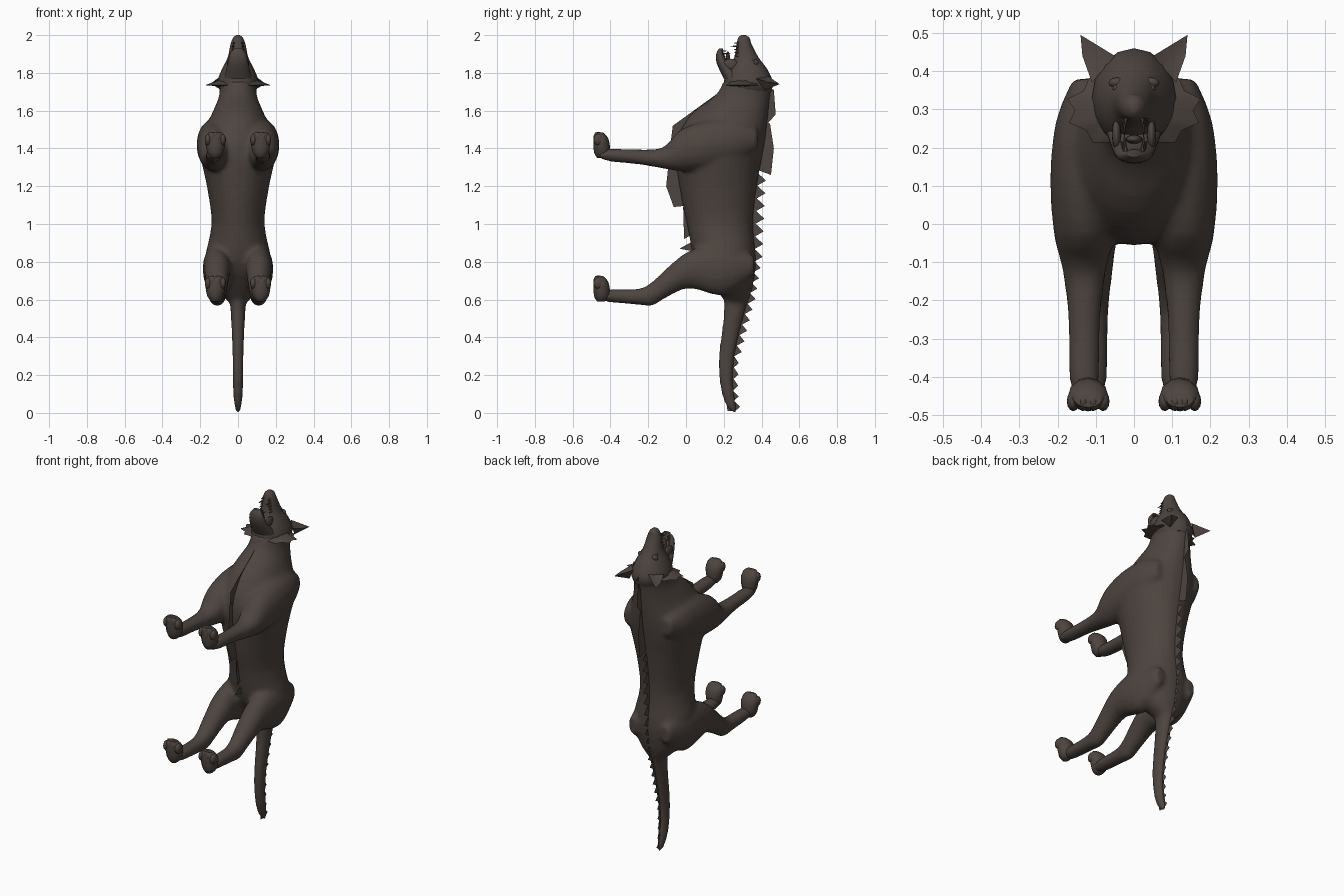
import bpy, bmesh, math
from mathutils import Vector

cube = bpy.data.objects.get("Cube")
if cube:
    bpy.data.objects.remove(cube, do_unlink=True)

FUR = bpy.data.materials.new("dark brown fur")
FUR.use_nodes = True
FUR.diffuse_color = (.075, .058, .05, 1)
FUR.node_tree.nodes["Principled BSDF"].inputs["Base Color"].default_value = FUR.diffuse_color


def finish(name, bm, angle=50):
    """Turn a bmesh into a fur coloured object with sharp edges kept."""
    bmesh.ops.recalc_face_normals(bm, faces=bm.faces)
    mesh = bpy.data.meshes.new(name)
    bm.to_mesh(mesh)
    bm.free()
    obj = bpy.data.objects.new(name, mesh)
    bpy.context.collection.objects.link(obj)
    mesh.materials.append(FUR)
    bpy.ops.object.select_all(action='DESELECT')
    obj.select_set(True)
    bpy.context.view_layer.objects.active = obj
    bpy.ops.object.shade_smooth_by_angle(angle=math.radians(angle))
    return obj


def smooth_rows(rows, steps=3):
    """Run a spline through the given cross-section sizes."""
    rows = [Vector(row) for row in rows]
    padded = [rows[0], *rows, rows[-1]]
    result = []
    for before, start, end, after in zip(padded, padded[1:], padded[2:], padded[3:]):
        leave, arrive = (end - before) / 2, (after - start) / 2
        for i in range(steps):
            t = i / steps
            ease = t * t * (3 - 2 * t)
            result.append(start.lerp(end, ease) + leave * t * (1 - t) ** 2 - arrive * t * t * (1 - t))
    return result + [rows[-1]]


def loft(name, rows, along='z', centre_x=0, sides=16):
    """Skin oval rings; each row is position, middle, half depth, half width."""
    bm = bmesh.new()
    rings = []
    for position, middle, depth, width in smooth_rows(rows):
        ring = []
        for i in range(sides):
            angle = math.tau * i / sides
            x = centre_x + width * math.cos(angle)
            h = middle + depth * math.sin(angle)
            ring.append(bm.verts.new((x, h, position) if along == 'z' else (x, position, h)))
        rings.append(ring)
    for ring, following in zip(rings, rings[1:]):
        for i in range(sides):
            j = (i + 1) % sides
            bm.faces.new((ring[i], ring[j], following[j], following[i]))
    bm.faces.new(rings[0])
    bm.faces.new(rings[-1])
    return finish(name, bm)


def blend(name, parts):
    """Melt overlapping parts into one smooth skin."""
    bpy.ops.object.select_all(action='DESELECT')
    for part in parts:
        part.select_set(True)
    body = bpy.context.view_layer.objects.active = parts[0]
    bpy.ops.object.join()
    body.name = name
    remesh = body.modifiers.new("skin", 'REMESH')
    remesh.mode, remesh.voxel_size, remesh.use_smooth_shade = 'VOXEL', .012, True
    soften = body.modifiers.new("soften", 'SMOOTH')
    soften.iterations = 8


def ball(name, centre, size):
    bm = bmesh.new()
    bmesh.ops.create_uvsphere(bm, u_segments=12, v_segments=8, radius=1)
    for vert in bm.verts:
        vert.co = Vector(centre) + vert.co * Vector(size)
    finish(name, bm)


def card(name, outline):
    """A thin sheet of fur standing on the midline."""
    bm = bmesh.new()
    bm.faces.new([bm.verts.new((0, y, z)) for y, z in outline])
    bmesh.ops.triangulate(bm, faces=bm.faces)
    finish(name, bm)


def crest(name, start, end, count, depth):
    """Saw-toothed tufts along a straight stretch of the midline."""
    start, end = Vector(start), Vector(end)
    inward = Vector((-.04, 0))
    for i in range(count):
        top, bottom = start.lerp(end, i / count), start.lerp(end, (i + 1) / count)
        point = top.lerp(bottom, .6) + Vector((depth, 0))
        card(name, (top + inward, top, point, bottom, bottom + inward))


def cheek_ruff(name, side):
    """Ragged flare of fur behind the jaw, long and short tufts in turn."""
    bm = bmesh.new()
    crown, under = bm.verts.new((0, .3, 1.8)), bm.verts.new((0, .3, 1.72))
    rim = []
    for i in range(9):
        angle = math.radians(-70 + 17 * i)
        reach = .18 if i % 2 else .155
        rim.append(bm.verts.new((side * reach * math.cos(angle), .3 + .6 * reach * math.sin(angle), 1.735)))
    for a, b in zip(rim, rim[1:]):
        bm.faces.new((crown, a, b))
        bm.faces.new((under, b, a))
    finish(name, bm)


def ear(name, side):
    """Pointed shell with a bulging outer edge and a hollow facing forward."""
    bm = bmesh.new()
    tip, inner, bulge, outer, back, cup = [bm.verts.new((side * x, y, z)) for x, y, z in (
        (.14, .495, 1.74), (.05, .44, 1.78), (.135, .44, 1.75), (.11, .37, 1.77),
        (.09, .42, 1.71), (.1, .42, 1.75))]
    for corners in ((tip, inner, cup), (tip, cup, bulge), (bulge, cup, outer), (inner, outer, cup),
                    (tip, back, inner), (tip, bulge, back), (bulge, outer, back), (inner, back, outer)):
        bm.faces.new(corners)
    finish(name, bm, angle=60)


def paw(name, centre_x, z):
    """Foot pad with four shallow toes."""
    loft(name, [(z - .01, -.45, .02, .02), (z + .02, -.445, .042, .043),
                (z + .09, -.45, .04, .053), (z + .125, -.46, .02, .035)], centre_x=centre_x, sides=12)
    for i in range(4):
        spread = i - 1.5
        ball(name + "_toe", (centre_x + .026 * spread, -.464, z + .1 - .006 * spread ** 2),
             (.017, .026, .03))


# Torso from rump to neck, and tail
body = [
    loft("torso", [(.58, .27, .05, .04), (.66, .25, .1, .12), (.8, .21, .16, .175), (1, .18, .175, .14),
                   (1.2, .17, .205, .165), (1.42, .18, .235, .205), (1.58, .23, .205, .14),
                   (1.68, .3, .145, .1), (1.76, .33, .13, .1)], sides=24),
    loft("tail", [(.68, .28, .08, .05), (.5, .25, .053, .038), (.3, .215, .043, .03),
                  (.15, .215, .036, .028), (.05, .235, .03, .022), (0, .255, .01, .01)], sides=12)]

# Head with upper muzzle, and the dropped lower jaw
loft("head", [(1.7, .33, .12, .09), (1.75, .33, .13, .11), (1.82, .325, .105, .085),
              (1.88, .32, .065, .055), (1.95, .308, .04, .04), (1.985, .306, .03, .026), (2, .305, .012, .01)])
loft("lower_jaw", [(1.77, .25, .05, .075), (1.85, .195, .032, .055), (1.9, .18, .02, .043),
                   (1.93, .185, .01, .02)])
ball("tongue", (0, .222, 1.87), (.022, .012, .045))
ball("nose", (0, .315, 1.972), (.024, .026, .024))
card("crown_tuft", [(.43, 1.77), (.485, 1.75), (.44, 1.72)])

for side, label in ((1, "left_"), (-1, "right_")):
    # Front leg from shoulder to wrist, hind leg from thigh to shank
    paw_x = side * .12
    body += [
        loft(label + "front_leg", [(.38, 1.45, .05, .03), (.27, 1.44, .11, .075), (.12, 1.42, .13, .09),
                                   (-.03, 1.39, .11, .08), (-.12, 1.35, .057, .058), (-.25, 1.355, .04, .043),
                                   (-.4, 1.365, .035, .04), (-.46, 1.37, .02, .03)], 'y', side * .13),
        loft(label + "hind_leg", [(.36, .78, .05, .03), (.2, .76, .14, .075), (.02, .76, .1, .07),
                                  (-.1, .69, .078, .058), (-.18, .63, .064, .048), (-.25, .615, .043, .043),
                                  (-.4, .62, .035, .04), (-.46, .62, .02, .03)], 'y', side * .11)]
    paw(label + "front_paw", paw_x, 1.36)
    paw(label + "hind_paw", paw_x, .6)

    # Ears, ruff, eyes, brows and the skin at the mouth corners
    ear(label + "ear", side)
    cheek_ruff(label + "cheek_ruff", side)
    ball(label + "eye", (side * .045, .355, 1.867), (.011, .01, .01))
    ball(label + "brow", (side * .043, .37, 1.855), (.024, .014, .016))
    ball(label + "mouth_corner", (side * .046, .235, 1.845), (.012, .04, .03))

    # Teeth, with one long fang in each row
    for i in range(5):
        length = .035 if i == 3 else .016
        x = side * (.034 - .003 * i)
        upper, lower = 1.89 + .017 * i, 1.86 + .014 * i
        loft(label + "upper_tooth", [(.278, upper, .007, .007), (.27 - length, upper, .001, .001)], 'y', x, 6)
        loft(label + "lower_tooth", [(.19, lower, .006, .006), (.2 + length, lower, .001, .001)], 'y', x, 6)

blend("body", body)

# Spiky fur down the back and tail
crest("back_tuft", (.38, 1.27), (.36, .8), 7, .045)
crest("rump_tuft", (.365, .8), (.33, .58), 4, .035)
crest("tail_root_tuft", (.325, .58), (.255, .3), 5, .035)
crest("tail_tuft", (.255, .3), (.25, .12), 3, .025)
crest("tail_end_tuft", (.245, .12), (.26, .01), 2, .03)

# Mane on the neck and shoulders
card("neck_mane", [(.4, 1.74), (.465, 1.71), (.475, 1.58), (.43, 1.53), (.36, 1.55)])
card("shoulder_mane", [(.4, 1.56), (.445, 1.53), (.465, 1.4), (.45, 1.26), (.34, 1.3)])

# Throat, chest and belly fur
card("throat_fur", [(.24, 1.72), (.165, 1.69), (-.07, 1.52), (-.08, 1.44), (.1, 1.5)])
card("chest_fur", [(0, 1.46), (-.08, 1.44), (-.105, 1.2), (-.065, 1.09), (.03, 1.1)])
card("belly_fur", [(.03, 1.1), (-.015, 1.09), (-.01, .92), (.04, .95)])
card("groin_fur", [(.08, .93), (-.035, .87), (.06, .85)])
